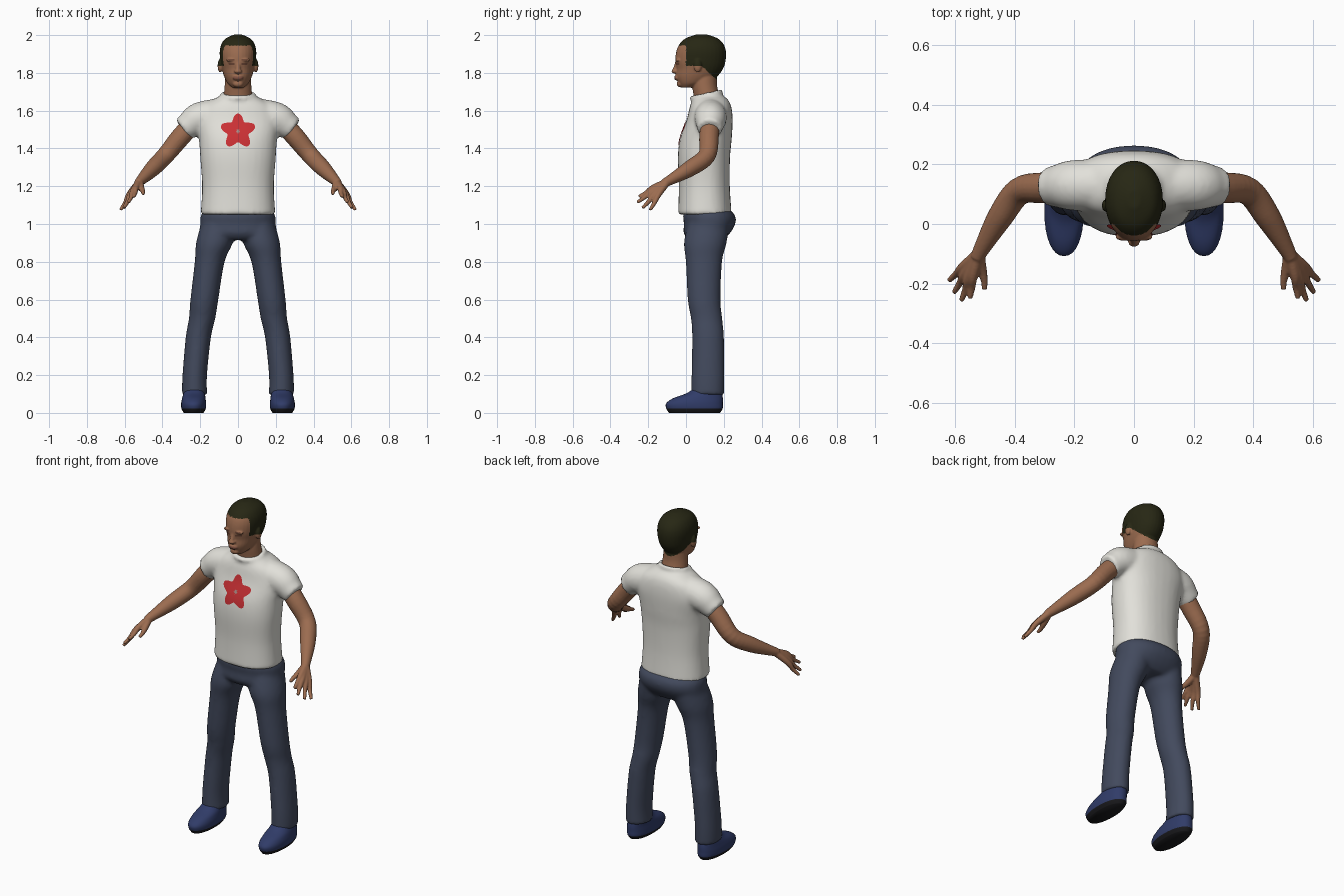
import bpy
import bmesh
import math
from mathutils import Vector, Matrix

if "Cube" in bpy.data.objects:
    bpy.data.objects.remove(bpy.data.objects["Cube"])


def material(name, *rgb):
    mat = bpy.data.materials.new(name)
    mat.use_nodes = True
    mat.diffuse_color = (*rgb, 1)
    mat.node_tree.nodes["Principled BSDF"].inputs["Base Color"].default_value = (*rgb, 1)
    return mat


skin = material("brown skin", .33, .15, .08)
dark_skin = material("dark brown", .15, .062, .036)
lip = material("lip brown", .22, .085, .055)
hair = material("black hair", .02, .02, .007)
white = material("off white cotton", .76, .75, .7)
red = material("red print", .6, .03, .035)
grey = material("grey print", .4, .25, .23)
denim = material("slate blue denim", .055, .068, .11)
navy = material("navy shoe", .03, .045, .14)
black = material("black sole", .01, .01, .012)


def spline(rings, steps=5):
    """Catmull-Rom interpolation of ring parameters."""
    pts = [rings[0], *rings, rings[-1]]
    out = []
    for a, b, c, d in zip(pts, pts[1:], pts[2:], pts[3:]):
        for i in range(steps):
            t = i / steps
            out.append([q + t / 2 * (r - p + t * (2*p - 5*q + 4*r - s + t * (3*(q - r) + s - p)))
                        for p, q, r, s in zip(a, b, c, d)])
    return out + [list(rings[-1])]


def loft(bm, rings, along=False, sides=32, power=2.0):
    """Skin rings of (x, y, z, rx, ry), flat or square to the path."""
    rings = spline(rings)
    loops = []
    for i, (x, y, z, rx, ry) in enumerate(rings):
        turn = Matrix.Identity(3)
        if along:
            before, after = rings[max(i - 1, 0)], rings[min(i + 1, len(rings) - 1)]
            path = Vector(after[:3]) - Vector(before[:3])
            turn = path.to_track_quat('Z', 'Y').to_matrix()
        loop = []
        for k in range(sides):
            a = math.tau * k / sides
            c, s = math.cos(a), math.sin(a)
            p = Vector((math.copysign(abs(c) ** (2 / power), c) * rx,
                        math.copysign(abs(s) ** (2 / power), s) * ry, 0))
            loop.append(bm.verts.new(Vector((x, y, z)) + turn @ p))
        loops.append(loop)
    for lo, hi in zip(loops, loops[1:]):
        for k in range(sides):
            j = (k + 1) % sides
            bm.faces.new((lo[k], lo[j], hi[j], hi[k]))
    bm.faces.new(loops[0][::-1])
    bm.faces.new(loops[-1])


def tube(bm, points):
    loft(bm, [(*p, p[-1]) for p in points], along=True, sides=20)


def blob(bm, centre, radii):
    bmesh.ops.create_uvsphere(bm, u_segments=20, v_segments=12, radius=1,
                              matrix=Matrix.LocRotScale(Vector(centre), None, Vector(radii)))


def finish(name, bm, mats, voxel=0, smooth=0, rule=None, mirror=True):
    """Mirror, fuse and soften the parts, then colour the faces by a rule."""
    bmesh.ops.recalc_face_normals(bm, faces=bm.faces)
    mesh = bpy.data.meshes.new(name)
    bm.to_mesh(mesh)
    bm.free()
    obj = bpy.data.objects.new(name, mesh)
    bpy.context.collection.objects.link(obj)
    if mirror:
        obj.modifiers.new("mirror", 'MIRROR').use_mirror_merge = False
    if voxel:
        fuse = obj.modifiers.new("fuse", 'REMESH')
        fuse.mode = 'VOXEL'
        fuse.voxel_size = voxel
        soft = obj.modifiers.new("soften", 'SMOOTH')
        soft.factor, soft.iterations = .5, smooth
    baked = bpy.data.meshes.new_from_object(obj.evaluated_get(bpy.context.evaluated_depsgraph_get()))
    obj.modifiers.clear()
    obj.data = baked
    baked.name = name
    baked.materials.clear()
    for mat in mats:
        baked.materials.append(mat)
    for face in baked.polygons:
        face.use_smooth = True
        face.material_index = rule(face.center) if rule else 0
    return obj


# Shirt: trunk, sleeves and a tilted collar
bm = bmesh.new()
loft(bm, [(0, .1, 1.05, .198, .142), (0, .097, 1.2, .19, .135), (0, .095, 1.35, .2, .138),
          (0, .105, 1.45, .207, .137), (0, .125, 1.55, .22, .122), (0, .13, 1.62, .19, .11),
          (0, .128, 1.66, .13, .093), (0, .115, 1.682, .085, .075)], power=2.3)
tube(bm, [(.07, .13, 1.585, .085), (.2, .13, 1.56, .086), (.26, .127, 1.522, .072),
          (.292, .125, 1.5, .064)])
collar = [(.082 * math.cos(a), .108 + .077 * math.sin(a), 1.685 + .018 * math.sin(a), .012)
          for a in [math.tau * k / 16 for k in range(17)]]
tube(bm, collar)
shirt = finish("shirt", bm, [white], .011, 6)

# Flower print: petalled disc laid on the chest
bm = bmesh.new()
rows, count = 10, 80
centre = bm.verts.new((0, -.3, 1.49))
previous = None
for r in range(1, rows + 1):
    loop = []
    for k in range(count):
        a = math.tau * k / count
        size = (.076 + .018 * math.cos(5 * (a - math.pi / 2))) * r / rows
        loop.append(bm.verts.new((size * math.cos(a), -.3, 1.49 + size * math.sin(a))))
    for k in range(count):
        j = (k + 1) % count
        bm.faces.new((previous[k], previous[j], loop[j], loop[k]) if previous
                     else (centre, loop[j], loop[k]))
    previous = loop
flower = finish("flower_print", bm, [red, grey], mirror=False,
                rule=lambda c: int(math.hypot(c.x, c.z - 1.49) < .01))
if flower.data.polygons[-1].normal.y > 0:
    flower.data.flip_normals()
wrap = flower.modifiers.new("lay on chest", 'SHRINKWRAP')
wrap.target = shirt
wrap.wrap_method = 'PROJECT'
wrap.wrap_mode = 'ABOVE_SURFACE'
wrap.use_project_y = True
wrap.offset = .004

# Trousers: hips and legs
bm = bmesh.new()
loft(bm, [(0, .113, 1.08, .178, .115), (0, .122, 1.045, .197, .138), (0, .125, 1, .2, .136),
          (0, .11, .95, .2, .122), (0, .105, .915, .15, .09)], power=2.2)
loft(bm, [(.105, .12, 1, .09, .11), (.125, .102, .9, .097, .113), (.15, .095, .8, .079, .096),
          (.178, .096, .6, .074, .087), (.19, .109, .5, .07, .083), (.21, .117, .4, .067, .084),
          (.229, .116, .2, .065, .087), (.23, .115, .095, .067, .087)])
finish("trousers", bm, [denim], .011, 6)

# Shoes with dark soles
bm = bmesh.new()
loft(bm, [(.235, .045, 0, .052, .135), (.235, .045, .022, .064, .149), (.235, .045, .05, .066, .15),
          (.234, .063, .077, .062, .132), (.232, .095, .102, .057, .096),
          (.23, .11, .125, .052, .074)], power=2.2)
finish("shoes", bm, [navy, black], rule=lambda c: int(c.z < .02))

# Arms, with fingers that fan out of the wrist to form the palm
bm = bmesh.new()
tube(bm, [(.22, .13, 1.55, .05), (.3, .122, 1.465, .052), (.385, .11, 1.362, .047),
          (.45, .023, 1.295, .043), (.51, -.08, 1.235, .028), (.528, -.115, 1.217, .023)])
wrist = Vector((.522, -.1, 1.222))
for tip in [(.552, -.25, 1.145), (.58, -.258, 1.115), (.605, -.23, 1.085), (.622, -.19, 1.075)]:
    tip = Vector(tip)
    knuckle = wrist.lerp(tip, .5) + Vector((.004, 0, .008))
    tube(bm, [(*wrist, .02), (*knuckle, .016), (*wrist.lerp(tip, .75), .012), (*tip, .009)])
tube(bm, [(*wrist, .02), (.512, -.15, 1.19, .017), (.503, -.19, 1.172, .012),
          (.503, -.22, 1.16, .009)])
finish("arms", bm, [skin], .005, 3)


# Head: skull and jaw, neck, ears and face
def head_colour(c):
    if c.y < 0:
        hairline = 1.945 - .9 * max(0, abs(c.x) - .07)
    else:
        hairline = 1.838 - .9 * max(0, c.y - .08)
    if c.z > hairline:
        return 1
    if c.y < -.015 and abs(c.z - 1.774) < .008 and abs(c.x) < .026:
        return 2
    if c.y < -.01 and .017 < abs(c.x) < .05 and (abs(c.z - 1.847) < .005 or abs(c.z - 1.87) < .004):
        return 3
    return 0


bm = bmesh.new()
loft(bm, [(0, .005, 1.722, .03, .03), (0, .03, 1.745, .055, .07), (0, .055, 1.78, .073, .108),
          (0, .072, 1.82, .085, .123), (0, .076, 1.86, .093, .133), (0, .08, 1.91, .097, .132),
          (0, .082, 1.95, .089, .118), (0, .083, 1.982, .066, .086), (0, .083, 2.003, .02, .03)],
     power=2.1)
loft(bm, [(0, .12, 1.6, .08, .07), (0, .108, 1.68, .075, .068), (0, .098, 1.74, .07, .066),
          (0, .1, 1.82, .065, .065)])
tube(bm, [(0, -.045, 1.865, .01), (0, -.052, 1.835, .012), (0, -.06, 1.81, .014)])
blob(bm, (0, -.058, 1.808), (.021, .019, .012))
blob(bm, (0, -.05, 1.774), (.028, .013, .014))
blob(bm, (0, -.033, 1.742), (.028, .016, .018))
blob(bm, (.033, -.043, 1.868), (.032, .014, .009))
blob(bm, (.095, .062, 1.838), (.013, .021, .036))
finish("head", bm, [skin, hair, lip, dark_skin], .005, 3, head_colour)
